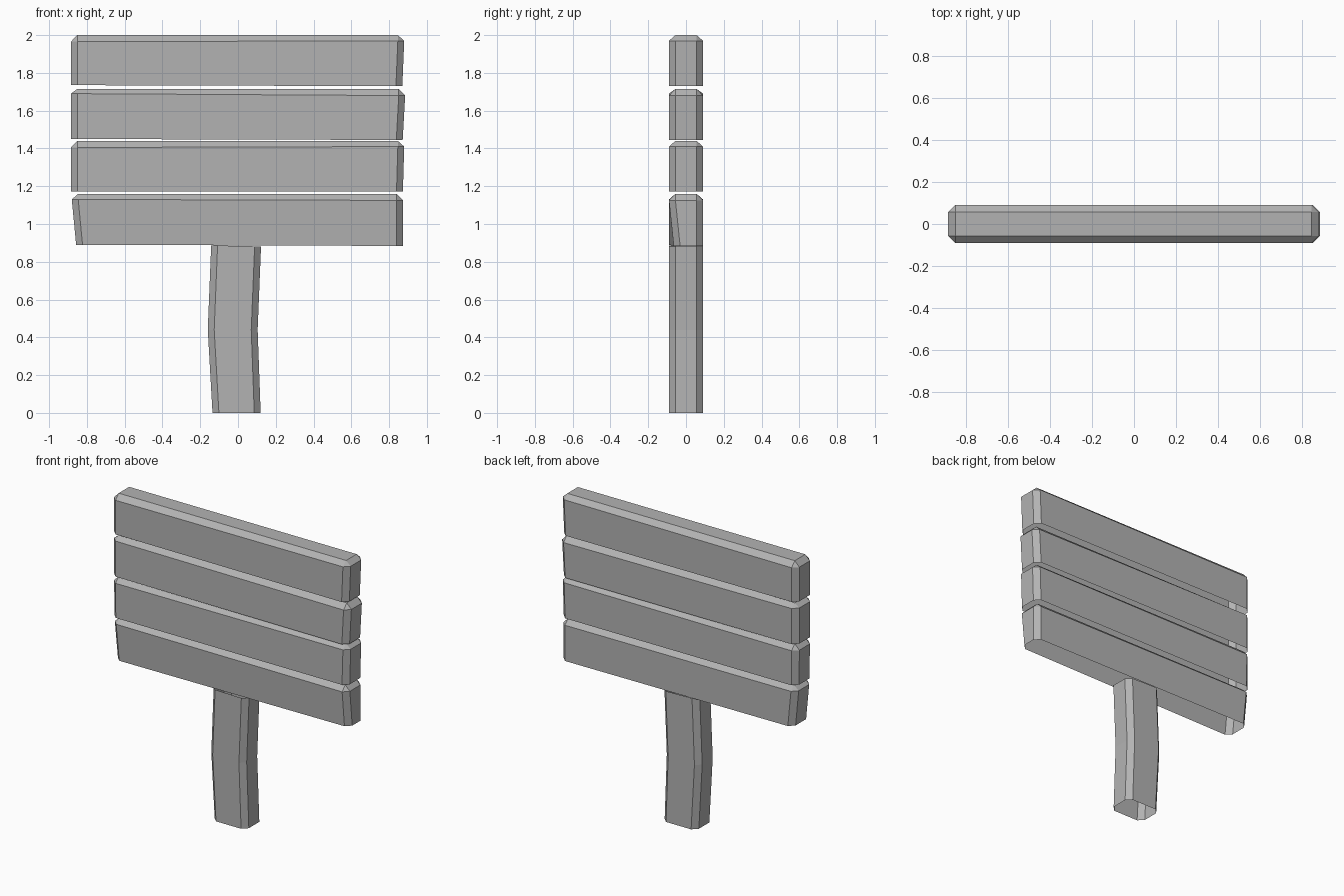
import bpy

cube = bpy.data.objects.get("Cube")
if cube:
    bpy.data.objects.remove(cube, do_unlink=True)

grey = bpy.data.materials.new("weathered_grey")
grey.use_nodes = True
colour = (0.45, 0.45, 0.45, 1)
grey.diffuse_color = colour
grey.node_tree.nodes["Principled BSDF"].inputs["Base Color"].default_value = colour

DEPTH = 0.09
CHAMFER = 0.034


def octagon(left, right, z_left, z_right, nudge=0):
    """Rectangle ring with cut corners; nudge moves the front +x corner back."""
    a, b, c, d = left, right, DEPTH, CHAMFER
    return [(a + d, -c, z_left), (b - d, -c + nudge, z_right),
            (b, -c + d + nudge, z_right), (b, c - d, z_right),
            (b - d, c, z_right), (a + d, c, z_left),
            (a, c - d, z_left), (a, -c + d, z_left)]


def make_object(name, verts, faces):
    mesh = bpy.data.meshes.new(name)
    mesh.from_pydata(verts, [], faces)
    mesh.materials.append(grey)
    obj = bpy.data.objects.new(name, mesh)
    bpy.context.collection.objects.link(obj)


def walls(rings):
    """Quads joining each eight-sided ring to the next one up."""
    return [(r * 8 + i, r * 8 + (i + 1) % 8, r * 8 + 8 + (i + 1) % 8, r * 8 + 8 + i)
            for r in range(rings - 1) for i in range(8)]


def plank(name, bottom, top, height, nudge=0):
    """Open-bottomed board whose upper rim slopes in to a flat top."""
    left, right = top[:2]
    verts = octagon(*bottom, nudge) + octagon(*top)
    c = CHAMFER
    verts += [(left + c, -DEPTH + c, height), (right - c, -DEPTH + c, height),
              (right - c, DEPTH - c, height), (left + c, DEPTH - c, height)]
    faces = walls(2) + [(16, 17, 18, 19)]
    for k in range(4):
        lo = 8 + 2 * k
        nxt = 8 + (2 * k + 2) % 8
        after = 16 + (k + 1) % 4
        faces.append((lo, lo + 1, after, 16 + k))    # sloped rim
        faces.append((lo + 1, nxt, after))           # corner triangle
    make_object(name, verts, faces)


# Four slightly uneven boards: (left, right, z at left, z at right) per ring
plank("top_plank", (-0.885, 0.87, 1.735, 1.73), (-0.885, 0.88, 1.965, 1.97), 2.0)
plank("upper_middle_plank", (-0.885, 0.872, 1.45, 1.445), (-0.885, 0.885, 1.69, 1.68), 1.715)
plank("lower_middle_plank", (-0.883, 0.873, 1.172, 1.172), (-0.885, 0.88, 1.405, 1.41), 1.44)
plank("bottom_plank", (-0.857, 0.874, 0.89, 0.884), (-0.88, 0.874, 1.13, 1.125), 1.16, 0.025)

# Bent post, open at both ends
post = (octagon(-0.135, 0.12, 0, 0) + octagon(-0.16, 0.104, 0.44, 0.44)
        + octagon(-0.142, 0.122, 0.886, 0.882))
make_object("post", post, walls(3))
